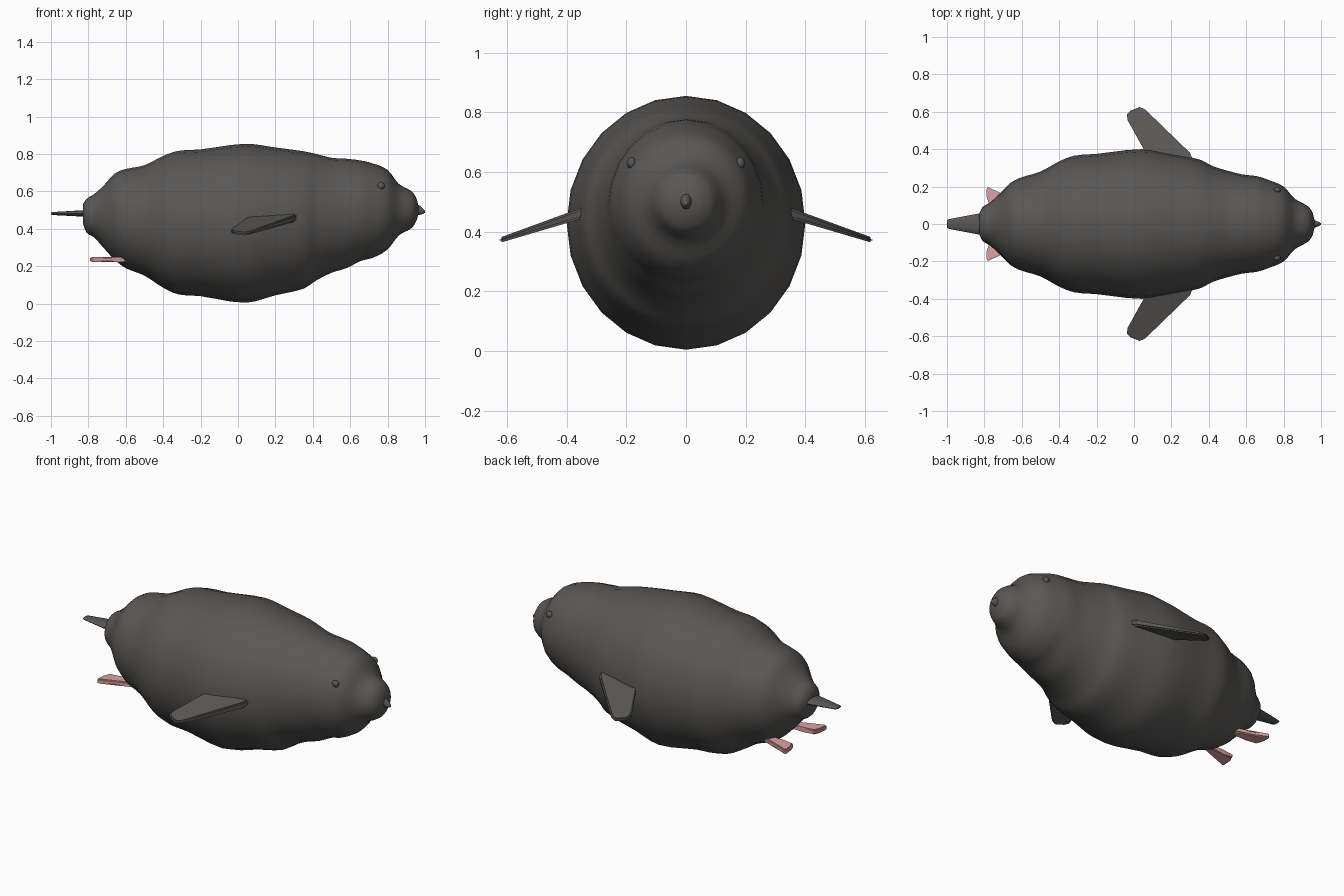
import bpy
import bmesh
from math import sin, cos, pi, radians
from mathutils import Vector

if "Cube" in bpy.data.objects:
    bpy.data.objects.remove(bpy.data.objects["Cube"])


def make_material(name, colour):
    mat = bpy.data.materials.new(name)
    mat.use_nodes = True
    mat.diffuse_color = colour
    mat.node_tree.nodes["Principled BSDF"].inputs["Base Color"].default_value = colour
    return mat


charcoal = make_material("charcoal skin", (0.10, 0.096, 0.092, 1))
pink = make_material("pink feet", (0.72, 0.36, 0.36, 1))


def finish(name, bm, mat, angle=50):
    """Turn a bmesh into a smooth-shaded object."""
    bmesh.ops.recalc_face_normals(bm, faces=bm.faces)
    mesh = bpy.data.meshes.new(name)
    bm.to_mesh(mesh)
    bm.free()
    mesh.materials.append(mat)
    obj = bpy.data.objects.new(name, mesh)
    bpy.context.collection.objects.link(obj)
    bpy.ops.object.select_all(action='DESELECT')
    obj.select_set(True)
    bpy.context.view_layer.objects.active = obj
    bpy.ops.object.shade_smooth_by_angle(angle=radians(angle))
    return obj


def loft(name, stations, mat, sides=24, angle=50):
    """Skin elliptical rings along x; a station is (x, top, bottom, half width)."""
    bm = bmesh.new()
    rings = []
    for x, top, bottom, width in stations:
        mid, height = (top + bottom) / 2, (top - bottom) / 2
        rings.append([bm.verts.new((x, width * sin(2 * pi * i / sides),
                                    mid + height * cos(2 * pi * i / sides)))
                      for i in range(sides)])
    for a, b in zip(rings, rings[1:]):
        for i in range(sides):
            j = (i + 1) % sides
            bm.faces.new((a[i], a[j], b[j], b[i]))
    bm.faces.new(rings[0])
    bm.faces.new(rings[-1])
    return finish(name, bm, mat, angle)


def smooth_stations(points, steps=3):
    """Refine the stations with a cubic whose slopes follow the neighbours."""
    pts = [Vector(p) for p in points]
    last = len(pts) - 1

    def slope(i):
        a, b = pts[max(i - 1, 0)], pts[min(i + 1, last)]
        return (b - a) / (b[0] - a[0])

    result = []
    for i in range(last):
        p, q = pts[i], pts[i + 1]
        span = q[0] - p[0]
        for k in range(steps):
            t = k / steps
            s = 1 - t
            result.append(p * s * s * (1 + 2 * t) + q * t * t * (3 - 2 * t)
                          + slope(i) * span * t * s * s
                          - slope(i + 1) * span * t * t * s)
    return result + [pts[last]]


def plate(name, outline, height_at, thickness_at, mat, side):
    """Thin slab with an outline in plan; side mirrors it across y."""
    bm = bmesh.new()
    layers = []
    for sign in (1, -1):
        layers.append([bm.verts.new((x, side * y,
                                     height_at(x, y) + sign * thickness_at(x, y) / 2))
                       for x, y in outline])
    top, bottom = layers
    bm.faces.new(top)
    bm.faces.new(bottom)
    for i in range(len(outline)):
        j = (i + 1) % len(outline)
        bm.faces.new((top[i], top[j], bottom[j], bottom[i]))
    rim = [e for e in bm.edges if (e.verts[0] in top) == (e.verts[1] in top)]
    bmesh.ops.bevel(bm, geom=rim, offset=0.007, segments=2, affect='EDGES')
    return finish(name, bm, mat)


# Body: plump ringed torso running from rump to snout
body_profile = [
    (-0.83, 0.53, 0.43, 0.05), (-0.81, 0.56, 0.38, 0.09),
    (-0.77, 0.585, 0.355, 0.115), (-0.72, 0.63, 0.30, 0.16),
    (-0.66, 0.695, 0.235, 0.22), (-0.60, 0.72, 0.19, 0.25),
    (-0.50, 0.74, 0.15, 0.28), (-0.40, 0.79, 0.085, 0.335),
    (-0.32, 0.817, 0.05, 0.365), (-0.20, 0.825, 0.04, 0.375),
    (0.04, 0.855, 0.005, 0.40), (0.20, 0.835, 0.045, 0.375),
    (0.35, 0.815, 0.08, 0.345), (0.42, 0.80, 0.125, 0.31),
    (0.50, 0.78, 0.165, 0.285), (0.58, 0.775, 0.19, 0.265),
    (0.66, 0.765, 0.23, 0.255), (0.72, 0.75, 0.245, 0.235),
    (0.80, 0.715, 0.29, 0.20), (0.86, 0.64, 0.365, 0.135),
    (0.93, 0.60, 0.405, 0.095), (0.955, 0.56, 0.445, 0.06),
    (0.965, 0.52, 0.48, 0.02),
]
loft("body", smooth_stations(body_profile), charcoal, angle=80)

# Tail: flattened taper behind the rump
loft("tail", [(-1.0, 0.487, 0.478, 0.02), (-0.99, 0.49, 0.474, 0.026),
              (-0.82, 0.50, 0.465, 0.058), (-0.76, 0.50, 0.46, 0.065)],
     charcoal, sides=12)

# Nose: small pointed tip with a narrow lower edge
loft("nose", [(0.95, 0.53, 0.475, 0.019), (0.972, 0.525, 0.475, 0.018),
              (0.99, 0.508, 0.48, 0.010), (1.0, 0.495, 0.487, 0.003)],
     charcoal, sides=12)

flipper_outline = [(0.32, 0.33), (0.30, 0.38), (0.06, 0.612), (0.03, 0.625),
                   (-0.02, 0.605), (-0.038, 0.585), (-0.034, 0.555),
                   (0.06, 0.385), (0.09, 0.33)]
foot_outline = [(-0.60, 0.13), (-0.70, 0.16), (-0.78, 0.197), (-0.79, 0.185),
                (-0.787, 0.14), (-0.77, 0.098), (-0.70, 0.095), (-0.60, 0.09)]

for side, label in ((1, "left"), (-1, "right")):
    # Flippers: swept back and drooping, thinner at the tip
    plate(label + "_flipper", flipper_outline,
          lambda x, y: 0.462 - 0.33 * (y - 0.35),
          lambda x, y: 0.038 - 0.07 * (y - 0.33), charcoal, side)

    # Feet: little fans under the rump
    plate(label + "_foot", foot_outline, lambda x, y: 0.236,
          lambda x, y: 0.028, pink, side)

    # Eyes: beads set into the head
    bm = bmesh.new()
    bmesh.ops.create_uvsphere(bm, u_segments=12, v_segments=8, radius=0.02)
    bmesh.ops.scale(bm, vec=(1, 0.75, 1), verts=bm.verts)
    bmesh.ops.translate(bm, vec=(0.765, side * 0.182, 0.63), verts=bm.verts)
    finish(label + "_eye", bm, charcoal)
